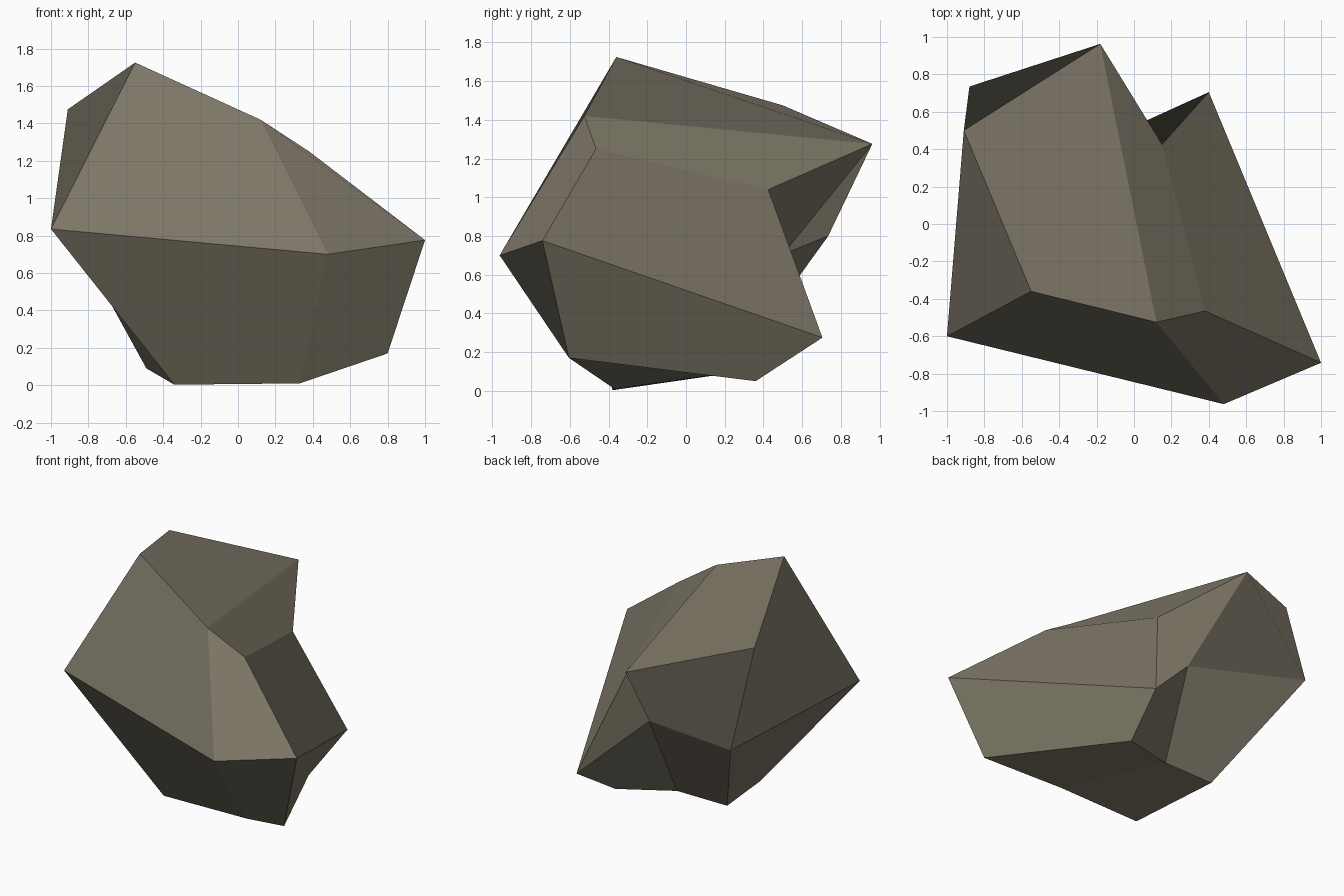
import bpy

if "Cube" in bpy.data.objects:
    bpy.data.objects.remove(bpy.data.objects["Cube"])

# Corner points of the boulder, each named by where it sits
corners = {
    "left": (-1.0, -0.6, 0.835),
    "peak": (-0.55, -0.36, 1.725),
    "ridge": (0.12, -0.525, 1.42),
    "shoulder": (0.38, -0.465, 1.25),
    "right": (1.0, -0.742, 0.776),
    "nose": (0.48, -0.963, 0.70),
    "left_top": (-0.91, 0.50, 1.475),
    "back_top": (-0.18, 0.963, 1.276),
    "left_back": (-0.88, 0.735, 0.80),
    "back_foot": (0.40, 0.705, 0.275),
    "notch_top": (0.15, 0.425, 1.04),
    "notch_low": (-0.05, 0.50, 0.705),
    "foot_right": (0.80, -0.605, 0.17),
    "base_left": (-0.34, -0.38, 0.003),
    "base_right": (0.33, -0.37, 0.01),
    "heel_left": (-0.49, 0.22, 0.09),
    "heel_mid": (-0.085, 0.225, 0.093),
    "heel_right": (0.325, 0.36, 0.05),
}

# Flat facets, each going round its corners
facets = [
    # front
    "nose ridge peak left", "ridge nose right shoulder",
    "left base_left base_right nose", "nose base_right foot_right right",
    # top and left
    "peak ridge back_top left_top", "left peak left_top left_back",
    "ridge shoulder notch_top back_top",
    # right
    "right back_foot notch_top shoulder", "right foot_right heel_right back_foot",
    # back with its notch
    "back_top notch_low left_back left_top", "notch_top back_foot notch_low back_top",
    "back_foot heel_right heel_mid notch_low", "heel_mid heel_left left_back notch_low",
    # underside
    "left_back heel_left base_left left",
    "base_left heel_left heel_mid base_right",
    "heel_mid heel_right foot_right base_right",
]

index = {name: i for i, name in enumerate(corners)}
mesh = bpy.data.meshes.new("boulder")
mesh.from_pydata(list(corners.values()), [],
                 [[index[n] for n in f.split()] for f in facets])
mesh.update()

# Stone colour
stone = bpy.data.materials.new("grey brown stone")
stone.diffuse_color = (0.2, 0.18, 0.131, 1.0)
stone.use_nodes = True
stone.node_tree.nodes["Principled BSDF"].inputs["Base Color"].default_value = stone.diffuse_color
mesh.materials.append(stone)

boulder = bpy.data.objects.new("boulder", mesh)
bpy.context.collection.objects.link(boulder)
